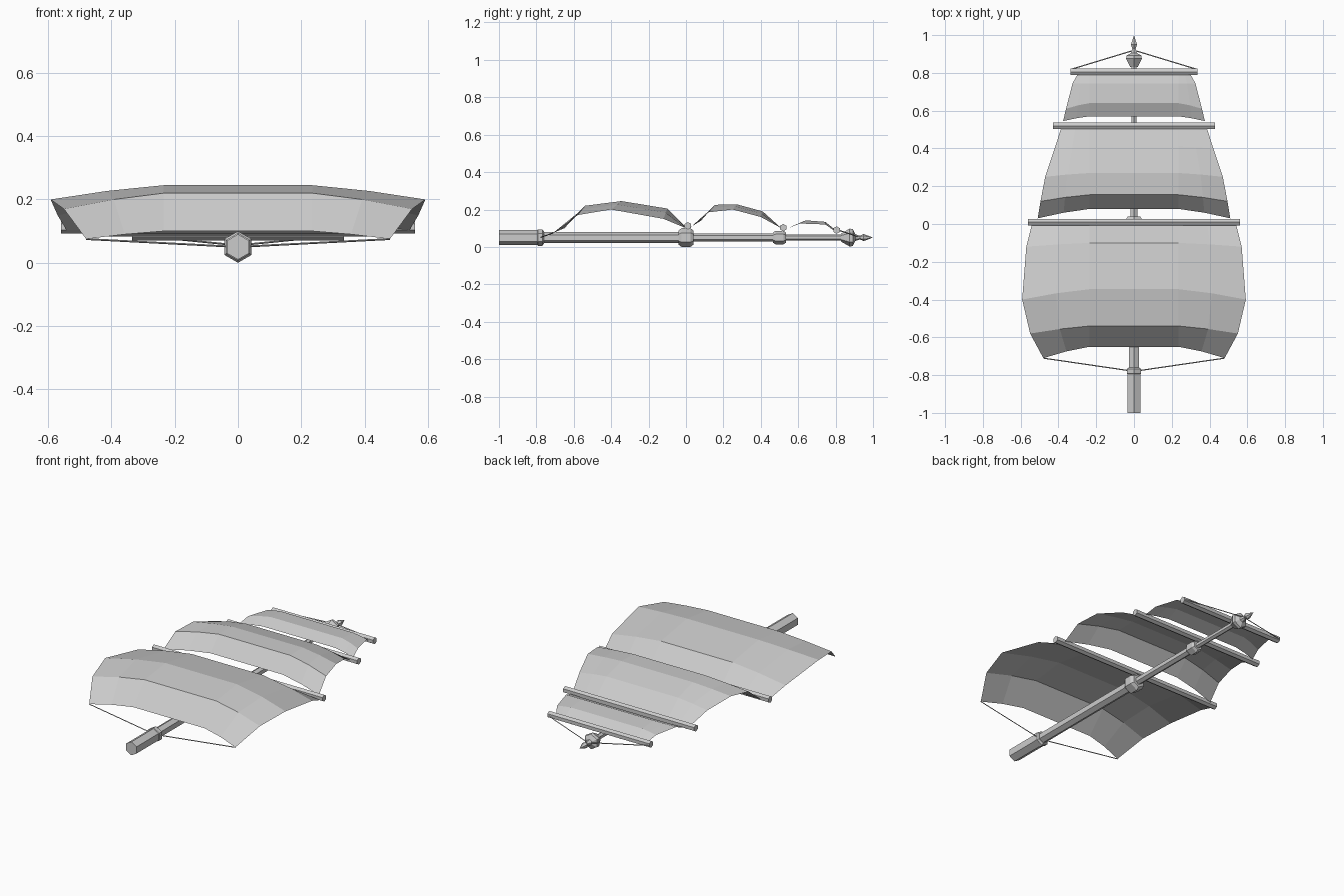
import bpy, bmesh, math
from mathutils import Vector

cube = bpy.data.objects.get("Cube")
if cube:
    bpy.data.objects.remove(cube, do_unlink=True)

grey = bpy.data.materials.new("plain_grey")
grey.use_nodes = True
colour = (0.6, 0.6, 0.6, 1)
grey.diffuse_color = colour
grey.node_tree.nodes["Principled BSDF"].inputs["Base Color"].default_value = colour

AXIS_Z = 0.05   # height of the mast axis
INNER = 0.235   # half width of the flat middle of every sail


def finish(name, bm):
    mesh = bpy.data.meshes.new(name)
    bm.to_mesh(mesh)
    bm.free()
    mesh.materials.append(grey)
    obj = bpy.data.objects.new(name, mesh)
    bpy.context.collection.objects.link(obj)
    return obj


def lathe(name, start, direction, profile, sides=6):
    """Flat-sided turned part: profile is (distance, radius) along direction."""
    bm = bmesh.new()
    along = Vector(direction).normalized()
    side = along.cross(Vector((0, 0, 1))).normalized()
    up = side.cross(along)
    rings = []
    for dist, rad in profile:
        centre = Vector(start) + along * dist
        angles = [2 * math.pi * i / sides for i in range(sides)]
        rings.append([bm.verts.new(centre + (up * math.cos(a) + side * math.sin(a)) * rad)
                      for a in angles])
    for a, b in zip(rings, rings[1:]):
        for i in range(sides):
            j = (i + 1) % sides
            bm.faces.new((a[i], a[j], b[j], b[i]))
    bm.faces.new(rings[0])
    bm.faces.new(rings[-1])
    bmesh.ops.remove_doubles(bm, verts=bm.verts, dist=0.0001)
    bmesh.ops.recalc_face_normals(bm, faces=bm.faces)
    return finish(name, bm)


def rod(name, a, b, radius, sides=6):
    a, b = Vector(a), Vector(b)
    return lathe(name, a, b - a, [(0, radius), ((b - a).length, radius)], sides)


def sail(name, rows):
    """Each row: middle y, middle z, edge half width, edge y, edge z."""
    bm = bmesh.new()
    grid = []
    for my, mz, ex, ey, ez in rows:
        line = []
        for s, t in ((-1, 1), (-1, .5), (-1, 0), (0, 0), (1, 0), (1, .5), (1, 1)):
            droop = 0.4 if t == .5 else t
            x = s * (INNER + (ex - INNER) * t)
            line.append(bm.verts.new((x, my + (ey - my) * droop, mz + (ez - mz) * droop)))
        grid.append(line)
    for a, b in zip(grid, grid[1:]):
        for i in range(len(a) - 1):
            bm.faces.new((a[i], a[i + 1], b[i + 1], b[i]))
    return finish(name, bm)


# Mast sections, each thinner than the last
for name, y0, y1, r in (("mast_foot", -1, -.78, .04), ("lower_mast", -.78, 0, .03),
                        ("middle_mast", 0, .5, .022), ("upper_mast", .5, .84, .016)):
    rod(name, (0, y0, AXIS_Z), (0, y1, AXIS_Z), r)

# Collars at the joints
for name, y, half, r in (("foot_collar", -.78, .02, .044), ("lower_collar", 0, .04, .05),
                         ("upper_collar", .5, .035, .036)):
    lathe(name, (0, y - half, AXIS_Z), (0, 1, 0),
          [(0, r * .75), (half * .4, r), (half * 1.6, r), (half * 2, r * .75)])

# Masthead knob and pointed finial
lathe("masthead", (0, .83, AXIS_Z), (0, 1, 0),
      [(0, .022), (.045, .048), (.062, .045), (.075, .018), (.1, .01), (.12, .019), (.17, 0)])

# Cross yards
for name, y, z, half in (("lower_yard", .01, .113, .56), ("middle_yard", .52, .103, .43),
                         ("top_yard", .805, .09, .335)):
    rod(name, (-half, y, z), (half, y, z), .02)

# Billowing sails, bottom row first
sail("main_sail", [(-.65, .1, .48, -.71, .075), (-.54, .22, .55, -.58, .17),
                   (-.345, .245, .592, -.4, .2), (-.1, .205, .57, -.12, .15),
                   (0, .105, .54, 0, .1)])
sail("middle_sail", [(.08, .14, .51, .03, .11), (.155, .225, .495, .12, .185),
                     (.27, .228, .47, .25, .2), (.41, .19, .42, .4, .16),
                     (.51, .1, .385, .51, .1)])
sail("top_sail", [(.57, .112, .375, .545, .1), (.64, .142, .36, .61, .125),
                  (.745, .134, .325, .745, .12), (.8, .09, .3, .79, .088)])

# Rigging lines, mirrored left and right
for side, s in (("left", 1), ("right", -1)):
    rod("sheet_rope_" + side, (s * .48, -.71, .075), (0, -.78, .05), .003, 4)
    rod("lift_rope_" + side, (s * .33, .82, .088), (0, .92, .055), .003, 4)
